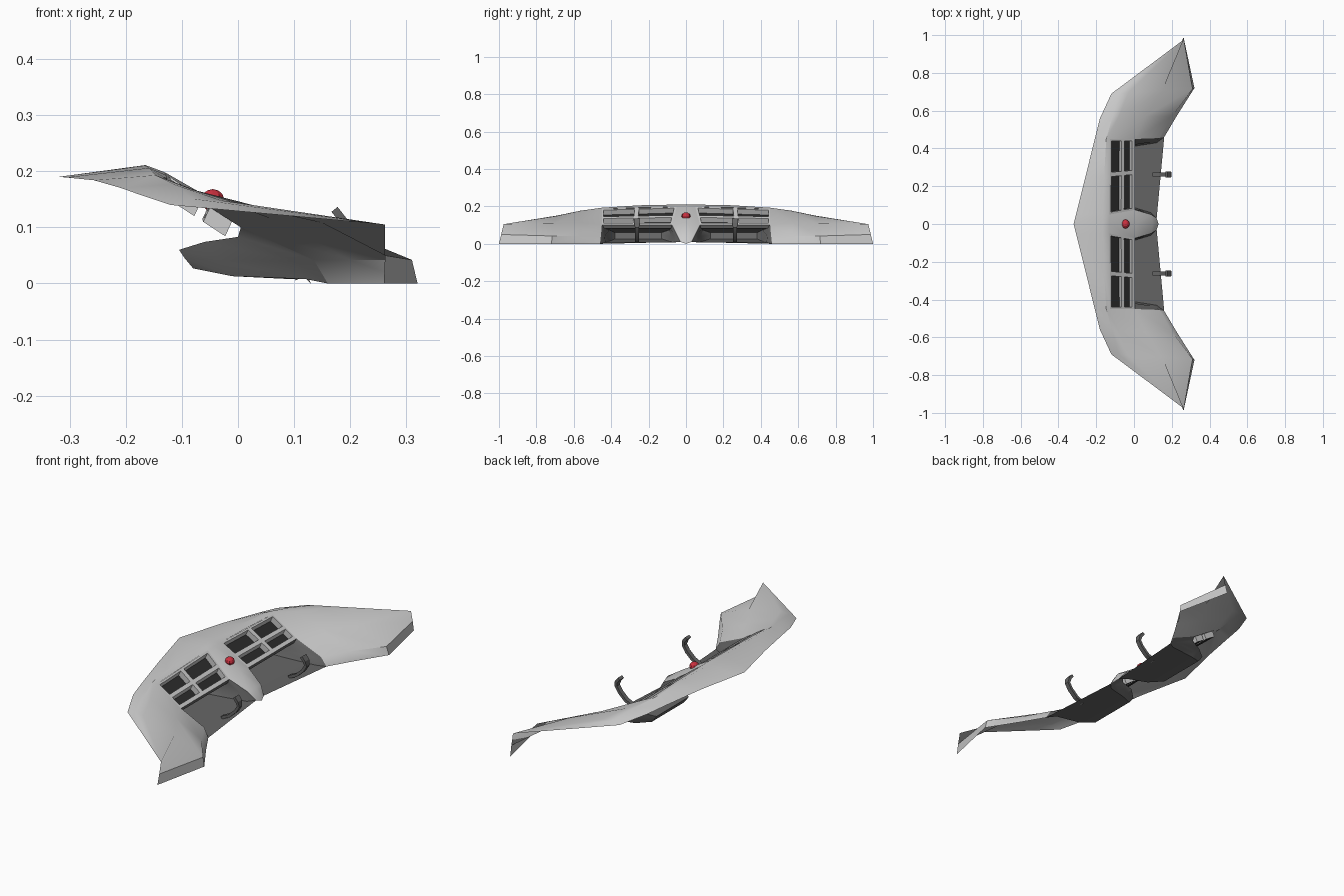
import bpy, bmesh
from mathutils import Vector

if "Cube" in bpy.data.objects:
    bpy.data.objects.remove(bpy.data.objects["Cube"])


def material(name, rgb):
    m = bpy.data.materials.new(name)
    m.diffuse_color = (*rgb, 1)
    m.use_nodes = True
    m.node_tree.nodes["Principled BSDF"].inputs["Base Color"].default_value = m.diffuse_color
    return m


DARK = material("dark_grey", (0.13, 0.13, 0.13))
BLACK = material("near_black", (0.025, 0.025, 0.025))
RED = material("red", (0.6, 0.03, 0.05))


def make(name, polys, mat=None, mirror=True, angle=0.6):
    """Join point-list polygons into one welded, mirrored object."""
    bm = bmesh.new()
    for p in polys:
        bm.faces.new([bm.verts.new(v) for v in p])
    bmesh.ops.remove_doubles(bm, verts=bm.verts, dist=0.0005)
    me = bpy.data.meshes.new(name)
    bm.to_mesh(me)
    bm.free()
    ob = bpy.data.objects.new(name, me)
    bpy.context.collection.objects.link(ob)
    if mat:
        me.materials.append(mat)
    if mirror:
        md = ob.modifiers.new("mirror", 'MIRROR')
        md.use_axis = (False, True, False)
        md.merge_threshold = 0.0005
    bpy.context.view_layer.objects.active = ob
    ob.select_set(True)
    bpy.ops.object.shade_smooth_by_angle(angle=angle)
    ob.select_set(False)
    return ob


# Half shell: sections from the centre line to the tip, each from back edge to front lip
tip = (.262, .975, .105)
cols = [
    [(-.32, 0, .19), (-.165, 0, .211), (-.13, 0, .198), (.01, 0, .118), (.10, 0, .06), (.13, 0, 0)],
    [(-.307, .05, .189), (-.165, .05, .21), (-.13, .05, .197), (.005, .075, .1),
     (.09, .05, .05), (.12, .03, .01)],
    [(-.257, .25, .184), (-.158, .25, .206), (-.128, .25, .193), None, None, None],
    [(-.208, .45, .17), (-.147, .45, .193), (-.126, .45, .185), (.005, .45, .1),
     (.135, .455, .042), (.16, .46, 0)],
    [(-.18, .56, .16), (-.115, .565, .177), (-.08, .57, .167), (.06, .57, .115),
     (.2, .57, .042), (.225, .57, 0)],
    [(-.12, .69, .14), (-.08, .69, .151), (-.03, .695, .148), (.15, .705, .108),
     (.31, .715, .042), (.32, .72, 0)],
    [tip, tip, tip, tip, (.262, .988, .05), (.26, 1.0, 0)],
]
polys = []
for a, b in zip(cols, cols[1:]):
    for r in range(5):
        quad = [a[r], a[r + 1], b[r + 1], b[r]]
        if None in quad:
            continue
        pts = list(dict.fromkeys(quad))
        if len(pts) > 2:
            polys.append(pts)
make("wing_shell", polys)

# Grille frame with four recessed windows per side
inner, outer = cols[1], cols[3]
corner = [Vector(p) for p in (inner[2], inner[3], outer[3], outer[2])]


def on_panel(u, v):
    return corner[0].lerp(corner[1], v).lerp(corner[3].lerp(corner[2], v), u)


us = [0, .03, .5, .56, .975, 1]
vs = [0, .06, .46, .58, .88, 1]
depth = Vector((-.012, 0, -.026))
frame, floors = [], []
for i in range(5):
    for j in range(5):
        q = [on_panel(us[i], vs[j]), on_panel(us[i], vs[j + 1]),
             on_panel(us[i + 1], vs[j + 1]), on_panel(us[i + 1], vs[j])]
        if i in (1, 3) and j in (1, 3):
            low = [p + depth for p in q]
            floors.append(low)
            for k in range(4):
                n = (k + 1) % 4
                frame.append([q[k], low[k], low[n], q[n]])
        else:
            frame.append(q)
make("grille_frame", frame)
make("grille_windows", floors, BLACK)

# Lower intake pockets: rings from the open mouth to the closed back
rings = [
    [inner[3], inner[4], inner[5], outer[5], outer[4], outer[3]],
    [(.0, .08, .083), (.06, .065, .04), (.09, .06, .008), (.12, .43, .008), (.1, .435, .04), (.0, .435, .083)],
    [(-.06, .09, .074), (-.03, .08, .04), (-.01, .09, .013), (-.01, .41, .013), (-.03, .42, .04), (-.06, .41, .074)],
    [(-.105, .13, .06), (-.095, .13, .045), (-.08, .13, .027), (-.08, .38, .027), (-.095, .38, .045), (-.105, .38, .06)],
]
polys = []
for a, b in zip(rings, rings[1:]):
    for k in range(6):
        n = (k + 1) % 6
        polys.append([a[k], a[n], b[n], b[k]])
polys.append(rings[-1])
make("intake_pocket", polys, DARK)

# Tow hooks: square bar swept along a bent path, with a base block
path = [(.10, .012), (.14, .03), (.175, .062), (.192, .09), (.188, .112), (.172, .132)]
sect = []
for i, (x, z) in enumerate(path):
    a, b = path[max(i - 1, 0)], path[min(i + 1, len(path) - 1)]
    t = Vector((b[0] - a[0], 0, b[1] - a[1])).normalized()
    nrm = Vector((-t.z, 0, t.x)) * .007
    w = Vector((0, .011 if i < 4 else .016, 0))
    c = Vector((x, .262, z))
    sect.append([c + nrm + w, c + nrm - w, c - nrm - w, c - nrm + w])
polys = [sect[0], sect[-1][::-1]]
for a, b in zip(sect, sect[1:]):
    for k in range(4):
        n = (k + 1) % 4
        polys.append([a[k], b[k], b[n], a[n]])
make("tow_hook", polys, DARK, angle=0.3)

# Red badge on the centre line
bpy.ops.mesh.primitive_uv_sphere_add(segments=10, ring_count=6, radius=.024, location=(-.045, 0, .148))
badge = bpy.context.object
badge.name = "round_badge"
badge.scale = (.9, 1, .85)
badge.data.materials.append(RED)
